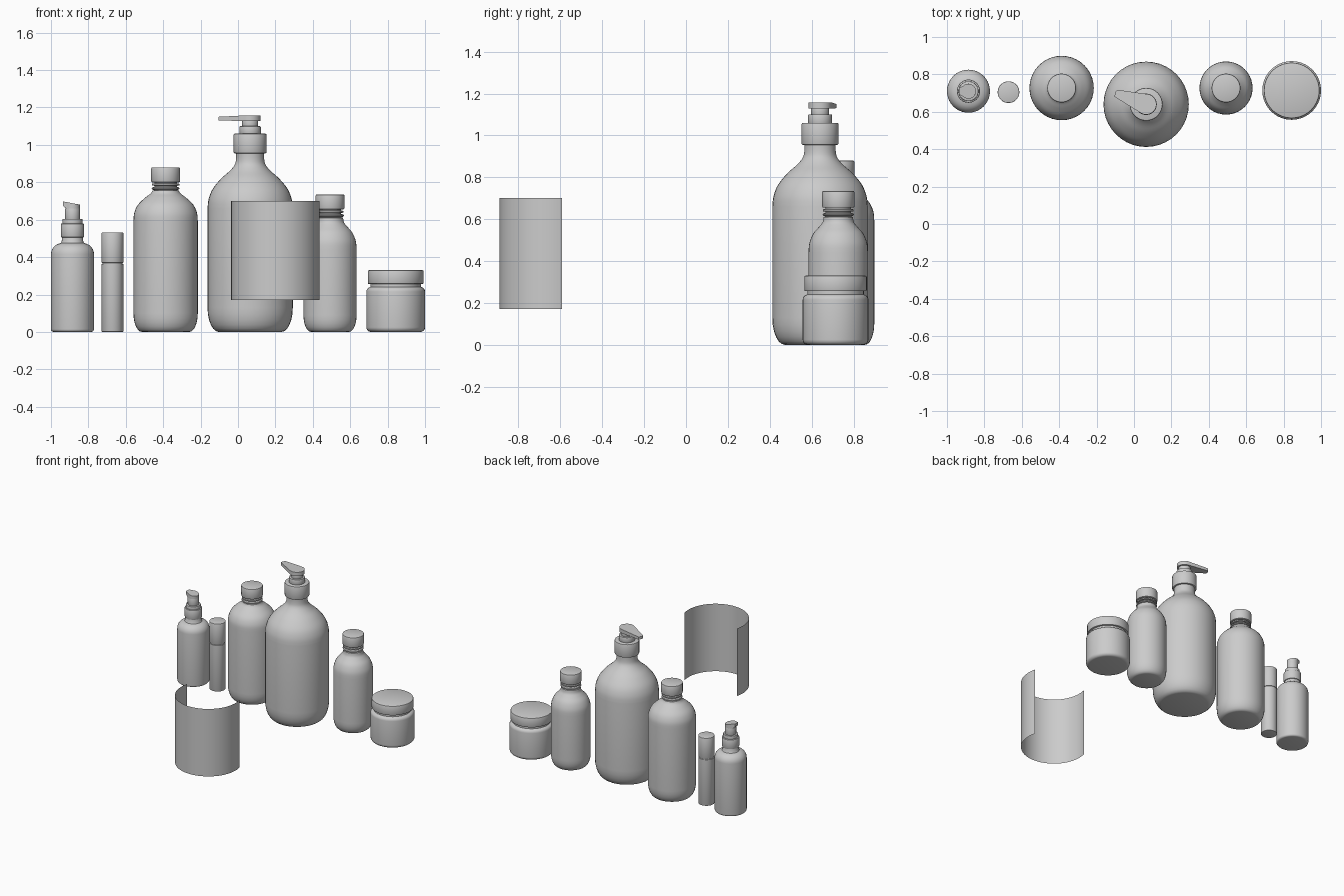
import bpy, bmesh
from math import sin, cos, pi, radians, atan2
from mathutils import Vector

if "Cube" in bpy.data.objects:
    bpy.data.objects.remove(bpy.data.objects["Cube"])

SIDES = 40


def make(name, bm, smooth=35):
    me = bpy.data.meshes.new(name)
    bm.to_mesh(me)
    bm.free()
    ob = bpy.data.objects.new(name, me)
    bpy.context.collection.objects.link(ob)
    bpy.ops.object.select_all(action='DESELECT')
    bpy.context.view_layer.objects.active = ob
    ob.select_set(True)
    bpy.ops.object.shade_smooth_by_angle(angle=radians(smooth))
    return ob


def lathe(name, x, y, profile):
    """Closed solid of revolution; profile is (radius, z) from bottom to top."""
    bm = bmesh.new()
    rings = [[bm.verts.new((x + r * cos(2 * pi * i / SIDES), y + r * sin(2 * pi * i / SIDES), z))
              for i in range(SIDES)] for r, z in profile]
    for a, b in zip(rings, rings[1:]):
        for i in range(SIDES):
            j = (i + 1) % SIDES
            bm.faces.new((a[i], a[j], b[j], b[i]))
    bm.faces.new(rings[0][::-1])
    bm.faces.new(rings[-1])
    return make(name, bm)


def curve(pts, n=4):
    """Smooth a few profile points with a Catmull-Rom spline."""
    p = [Vector(q) for q in pts]
    p = [p[0]] + p + [p[-1]]
    out = []
    for a, b, c, d in zip(p, p[1:], p[2:], p[3:]):
        for k in range(n):
            t = k / n
            out.append(tuple(0.5 * (2 * b + (c - a) * t + (2 * a - 5 * b + 4 * c - d) * t * t
                                    + (3 * b - a - 3 * c + d) * t ** 3)))
    return out + [tuple(pts[-1])]


def corner(r, z, e, up=True, n=5):
    """Rounded rim of size e ending at radius r and height z."""
    arc = [(r - e + e * cos(pi / 2 * k / n), z + (1 if up else -1) * (e * sin(pi / 2 * k / n) - e))
           for k in range(n + 1)]
    return arc if up else arc[::-1]


def cap(name, x, y, r, z0, z1, e=0.006):
    return lathe(name, x, y, corner(r, z0, e, False, 2) + corner(r, z1, e, True, 2))


def base(r, inset, h):
    """Rounded foot of a bottle."""
    return [(r - inset + inset * sin(pi / 2 * k / 6), h - h * cos(pi / 2 * k / 6)) for k in range(7)]


def prism(name, outline, z_low, z_high):
    """Vertical prism whose bottom and top heights vary per point."""
    bm = bmesh.new()
    lo = [bm.verts.new((px, py, z_low(px, py))) for px, py in outline]
    hi = [bm.verts.new((px, py, z_high(px, py))) for px, py in outline]
    n = len(outline)
    bm.faces.new(lo[::-1])
    bm.faces.new(hi)
    for i in range(n):
        bm.faces.new((lo[i], lo[(i + 1) % n], hi[(i + 1) % n], hi[i]))
    return make(name, bm)


# capped bottles with ringed necks
def capped_bottle(name, x, y, r, foot, shoulder, zn):
    neck = [(0.06, zn + 0.008), (0.072, zn + 0.012), (0.075, zn + 0.017), (0.072, zn + 0.022),
            (0.06, zn + 0.026), (0.06, zn + 0.031), (0.073, zn + 0.033), (0.073, zn + 0.042),
            (0.06, zn + 0.044), (0.06, zn + 0.056)]
    lathe(name, x, y, base(r, *foot) + curve(shoulder) + neck)
    cap(name + "_cap", x, y, 0.077, zn + 0.05, zn + 0.13)


capped_bottle("large_bottle", -0.387, 0.727, 0.172, (0.045, 0.10),
              [(0.172, 0.59), (0.168, 0.635), (0.148, 0.68), (0.11, 0.717), (0.08, 0.74), (0.07, 0.756)], 0.75)
capped_bottle("small_bottle", 0.492, 0.727, 0.142, (0.04, 0.09),
              [(0.142, 0.44), (0.138, 0.485), (0.12, 0.53), (0.093, 0.562), (0.075, 0.585), (0.07, 0.61)], 0.605)

# pump bottle
px, py = 0.065, 0.64
lathe("pump_bottle", px, py, base(0.228, 0.06, 0.13) + curve(
    [(0.228, 0.66), (0.222, 0.71), (0.20, 0.765), (0.155, 0.82), (0.11, 0.86), (0.083, 0.893),
     (0.075, 0.925), (0.075, 0.97)]))
cap("pump_collar", px, py, 0.088, 0.955, 1.06)
cap("pump_ring", px, py, 0.057, 1.055, 1.10, 0.004)
cap("pump_stem", px, py, 0.043, 1.095, 1.135, 0.003)

# pump head with tapering spout
ang = atan2(0.06, -0.165)
d = Vector((cos(ang), sin(ang)))
s = Vector((-d.y, d.x))
c = Vector((px, py))
head = [c + d * 0.055 * cos(a) + s * 0.055 * sin(a)
        for a in [pi * 0.45 + pi * 1.1 * k / 16 for k in range(17)]]
head += [c + d * 0.172 - s * 0.02, c + d * 0.178, c + d * 0.172 + s * 0.02]


def along(qx, qy):
    return max(0, (Vector((qx, qy)) - c).dot(d)) / 0.178


prism("pump_head", head, lambda qx, qy: 1.128 + 0.002 * along(qx, qy),
      lambda qx, qy: 1.158 - 0.008 * along(qx, qy))

# spray bottle
sx, sy = -0.885, 0.71
lathe("spray_bottle", sx, sy, corner(0.115, 0, 0.015, False)
      + corner(0.115, 0.475, 0.06, True, 7)[:-1] + [(0.062, 0.475), (0.058, 0.482), (0.055, 0.515)])
cap("spray_collar", sx, sy, 0.062, 0.505, 0.58)
cap("spray_ring", sx, sy, 0.053, 0.575, 0.605, 0.003)
cap("spray_stem", sx, sy, 0.04, 0.60, 0.66, 0.001)
nozzle = [(sx + 0.04 * cos(2 * pi * i / 24), sy + 0.04 * sin(2 * pi * i / 24)) for i in range(24)]
nozzle = [q for q in nozzle if q[0] > sx - 0.03]
k = next(i for i, q in enumerate(nozzle) if q[1] < sy)
nozzle[k:k] = [(sx - 0.051, sy + 0.018), (sx - 0.051, sy - 0.018)]
prism("spray_nozzle", nozzle, lambda qx, qy: 0.655 + max(0, sx - 0.03 - qx) * 0.9,
      lambda qx, qy: 0.688 - 0.19 * (qx - sx))

# slim tube
lathe("slim_tube", -0.671, 0.705, corner(0.058, 0, 0.004, False, 2) + [(0.058, 0.363), (0.054, 0.364), (0.054, 0.375)])
cap("slim_tube_cap", -0.671, 0.705, 0.058, 0.369, 0.532, 0.004)

# jar
lathe("jar", 0.843, 0.714, corner(0.157, 0, 0.025, False) + corner(0.157, 0.24, 0.025)[:-1]
      + [(0.135, 0.241), (0.135, 0.265)])
cap("jar_lid", 0.843, 0.714, 0.149, 0.256, 0.33)

# curved label sheet, open at the back
bm = bmesh.new()
prev = None
for i in range(37):
    a = radians(165 + 30 + (-15 + 15) + 210 / 36 * i - 30 + 0)
    a = radians(165 + 210 / 36 * i)
    lx, ly = 0.2 + 0.237 * cos(a), -0.653 + 0.237 * sin(a)
    pair = [bm.verts.new((lx, ly, z)) for z in (0.17, 0.70)]
    if prev:
        bm.faces.new((prev[0], pair[0], pair[1], prev[1]))
    prev = pair
make("curved_label", bm)
